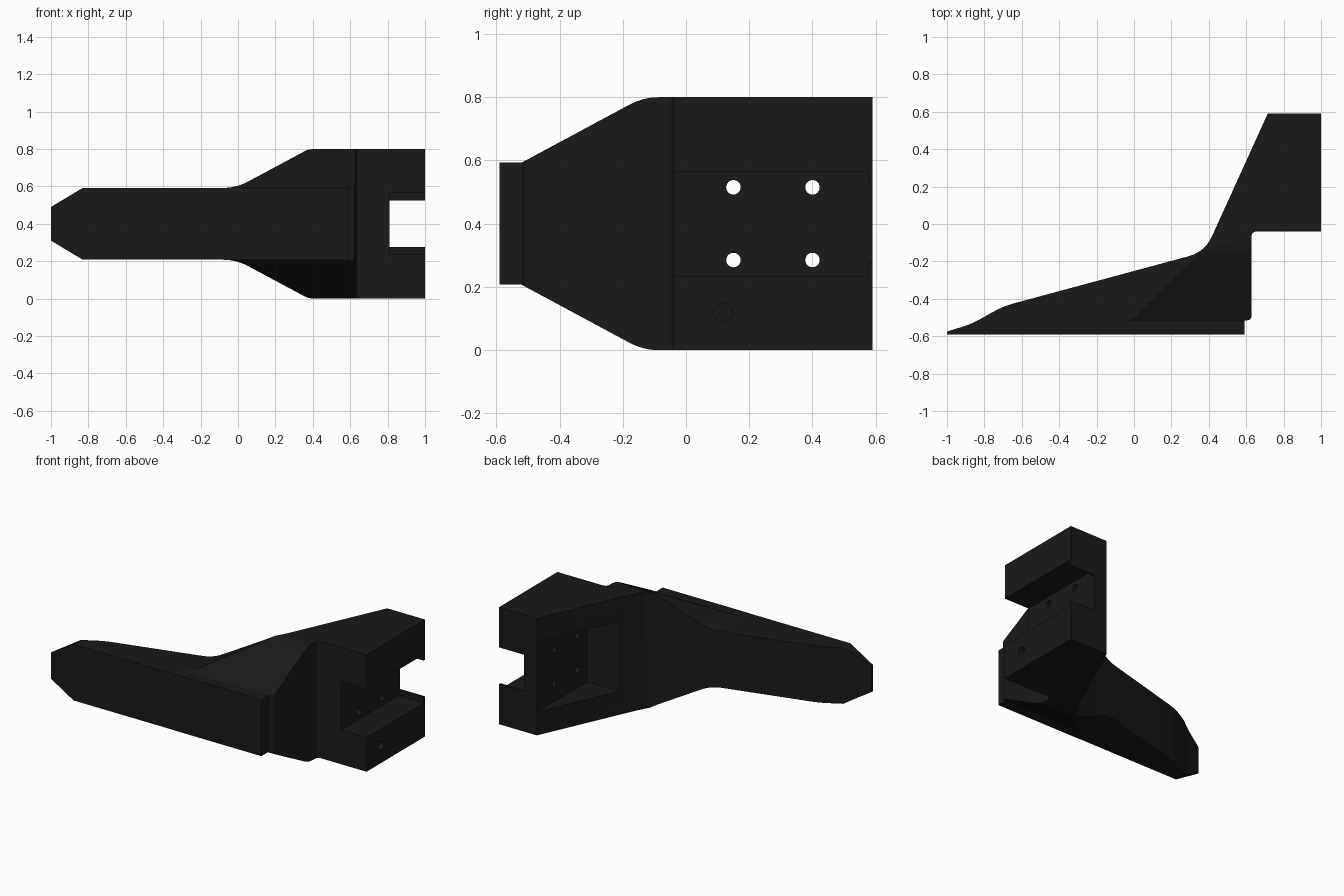
import bpy, bmesh
from mathutils import Vector, Matrix

if "Cube" in bpy.data.objects:
    bpy.data.objects.remove(bpy.data.objects["Cube"])


def rounded(pts, n=6):
    """Profile from (u, v, corner length); corners with a length become curves."""
    out = []
    for i, (u, v, t) in enumerate(pts):
        p = Vector((u, v))
        if t == 0:
            out.append(p)
            continue
        a = p + (Vector(pts[i - 1][:2]) - p).normalized() * t
        b = p + (Vector(pts[(i + 1) % len(pts)][:2]) - p).normalized() * t
        for k in range(n + 1):
            s = k / n
            out.append(a * (1 - s) ** 2 + p * 2 * s * (1 - s) + b * s * s)
    return out


def mirror_z(half):
    """Close an upper half profile by mirroring it about z = 0.4."""
    return half + [(u, 0.8 - v, t) for u, v, t in reversed(half)]


def finish(name, bm):
    bmesh.ops.recalc_face_normals(bm, faces=bm.faces[:])
    me = bpy.data.meshes.new(name)
    bm.to_mesh(me)
    bm.free()
    ob = bpy.data.objects.new(name, me)
    bpy.context.collection.objects.link(ob)
    return ob


def prism(name, pts, place, lo, hi):
    """Extrude a profile; place maps (u, v, depth) to xyz."""
    bm = bmesh.new()
    f = bm.faces.new([bm.verts.new(place(p.x, p.y, lo)) for p in rounded(pts)])
    ext = bmesh.ops.extrude_face_region(bm, geom=[f])["geom"]
    shift = Vector(place(0, 0, hi)) - Vector(place(0, 0, lo))
    bmesh.ops.translate(bm, vec=shift, verts=[g for g in ext if isinstance(g, bmesh.types.BMVert)])
    return finish(name, bm)


def box(name, lo, hi):
    lo, hi = Vector(lo), Vector(hi)
    bm = bmesh.new()
    bmesh.ops.create_cube(bm, size=1, matrix=Matrix.Translation((lo + hi) / 2) @ Matrix.Diagonal((*(hi - lo), 1)))
    return finish(name, bm)


def drill(name, x0, x1, y, z, r):
    bm = bmesh.new()
    m = Matrix.Translation(((x0 + x1) / 2, y, z)) @ Matrix.Rotation(1.5707963, 4, 'Y')
    bmesh.ops.create_cone(bm, cap_ends=True, segments=24, radius1=r, radius2=r, depth=x1 - x0, matrix=m)
    return finish(name, bm)


def combine(target, tool, op):
    mod = target.modifiers.new(op, 'BOOLEAN')
    mod.operation, mod.solver, mod.object = op, 'EXACT', tool
    bpy.context.view_layer.objects.active = target
    bpy.ops.object.modifier_apply(modifier=mod.name)
    bpy.data.objects.remove(tool, do_unlink=True)


# bracket outline seen from the top
bracket = prism("finger_bracket", [
    (-1, -0.59, 0), (0.59, -0.59, 0), (0.59, -0.515, 0), (0.628, -0.515, 0.025),
    (0.628, -0.04, 0.03), (1, -0.04, 0), (1, 0.59, 0), (0.715, 0.59, 0),
    (0.379, -0.149, 0.09), (-0.7, -0.44, 0.06), (-0.87, -0.535, 0.05), (-1, -0.575, 0)],
    lambda u, v, d: (u, v, d), -0.1, 0.9)

# width profile seen from the front: tapered tip, flaring into the block
front = prism("front_profile", mirror_z([
    (-1.17, 0.39 + 0.002 + 0.01, 0), (-1, 0.49, 0), (-0.83, 0.592, 0),
    (-0.01, 0.592, 0.07), (0.42, 0.822, 0), (1.1, 0.822, 0)]),
    lambda u, v, d: (u, d, v), -0.8, 0.8)

# width profile seen from the side: slim front plate, flaring into the block
side = prism("side_profile", mirror_z([
    (-0.7, 0.593, 0), (-0.52, 0.593, 0), (-0.135, 0.8, 0.05), (0.7, 0.8, 0)]),
    lambda u, v, d: (d, u, v), -1.2, 1.2)

combine(bracket, front, 'INTERSECT')
combine(bracket, side, 'INTERSECT')

# mounting slot with a narrow lip at the back
combine(bracket, box("slot", (0.81, -0.1, 0.235), (1.1, 0.575, 0.565)), 'DIFFERENCE')
combine(bracket, box("slot_lip", (0.81, 0.5, 0.275), (1.1, 0.7, 0.525)), 'DIFFERENCE')

# access pocket in the sloping rear face
combine(bracket, box("pocket", (0.2, 0.05, 0.16), (0.714, 0.7, 0.64)), 'DIFFERENCE')

# screw holes between pocket and slot, and one blind hole
for y in (0.15, 0.40):
    for z in (0.285, 0.515):
        combine(bracket, drill("screw_hole", 0.65, 0.87, y, z, 0.023), 'DIFFERENCE')
combine(bracket, drill("blind_hole", 0.8, 1.1, 0.117, 0.12, 0.029), 'DIFFERENCE')

# black finish and shading
mat = bpy.data.materials.new("black_plastic")
mat.diffuse_color = (0.01, 0.01, 0.01, 1)
mat.use_nodes = True
mat.node_tree.nodes["Principled BSDF"].inputs["Base Color"].default_value = mat.diffuse_color
bracket.data.materials.clear()
bracket.data.materials.append(mat)
bpy.ops.object.select_all(action='DESELECT')
bracket.select_set(True)
bpy.context.view_layer.objects.active = bracket
bpy.ops.object.shade_smooth_by_angle(angle=0.4)
